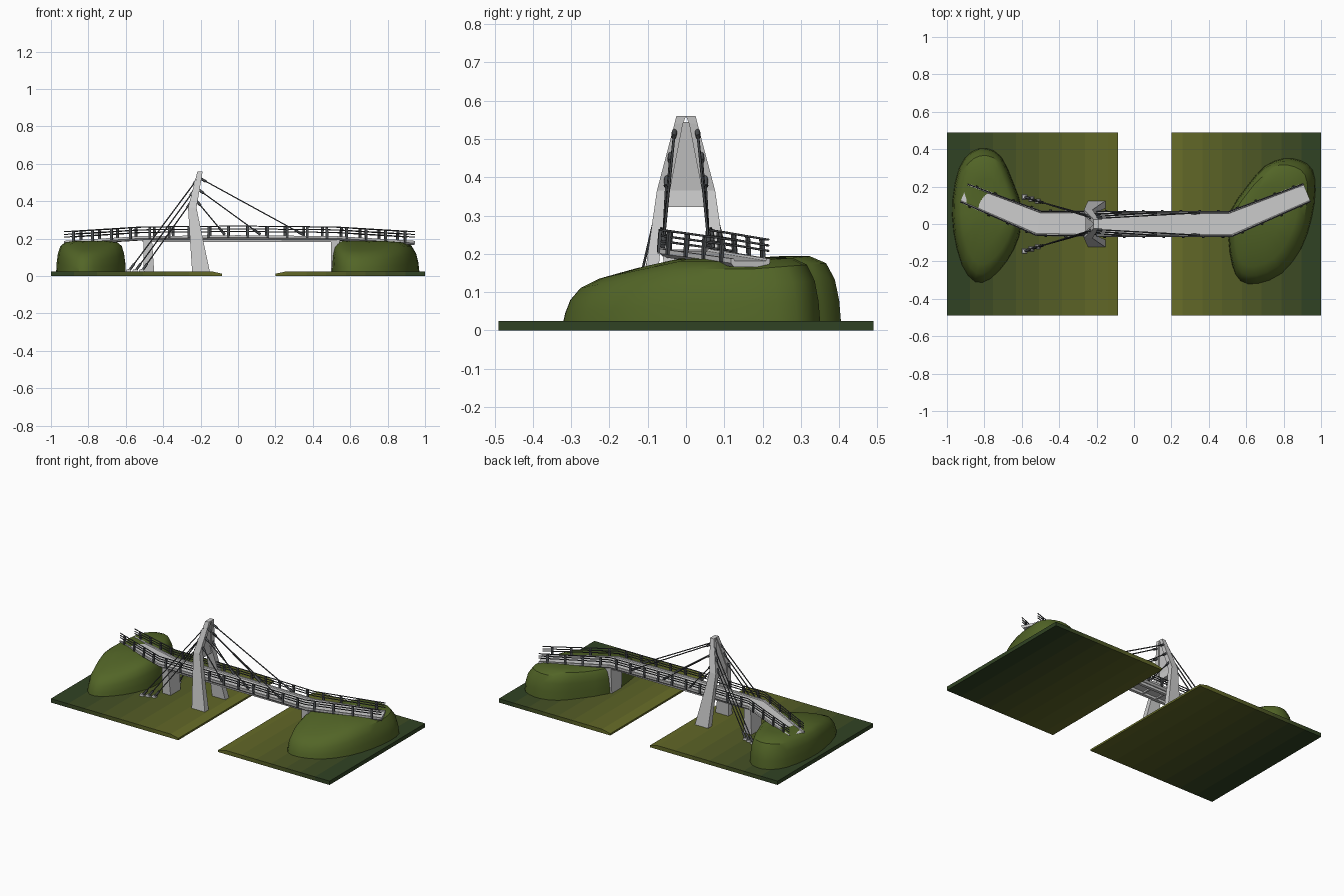
import bpy, bmesh
from mathutils import Vector as V

if "Cube" in bpy.data.objects:
    bpy.data.objects.remove(bpy.data.objects["Cube"])


def material(name, rgb):
    m = bpy.data.materials.new(name)
    m.diffuse_color = (*rgb, 1)
    m.use_nodes = True
    m.node_tree.nodes["Principled BSDF"].inputs["Base Color"].default_value = m.diffuse_color
    return m


GRASS = material("grass", (0.085, 0.13, 0.02))
STEEL = material("dark_steel", (0.07, 0.075, 0.08))


def finish(bm, name, mats=(), smooth=None):
    bmesh.ops.recalc_face_normals(bm, faces=bm.faces[:])
    me = bpy.data.meshes.new(name)
    bm.to_mesh(me)
    bm.free()
    ob = bpy.data.objects.new(name, me)
    bpy.context.collection.objects.link(ob)
    for m in mats:
        me.materials.append(m)
    if smooth:
        bpy.ops.object.select_all(action='DESELECT')
        bpy.context.view_layer.objects.active = ob
        ob.select_set(True)
        bpy.ops.object.shade_smooth_by_angle(angle=smooth)
    return ob


def loft(bm, rings):
    """Skin closed rings of points and cap both ends."""
    vs = [[bm.verts.new(p) for p in r] for r in rings]
    n = len(vs[0])
    sides = []
    for a, b in zip(vs, vs[1:]):
        sides.append([bm.faces.new((a[i], a[(i + 1) % n], b[(i + 1) % n], b[i])) for i in range(n)])
    bm.faces.new(vs[0])
    bm.faces.new(vs[-1])
    return sides


def rect(z, x0, x1, y0, y1):
    return [(x0, y0, z), (x1, y0, z), (x1, y1, z), (x0, y1, z)]


def tubes(name, paths, radius, mats=(), sides=1):
    """Round bars along polylines."""
    cu = bpy.data.curves.new(name, 'CURVE')
    cu.dimensions = '3D'
    cu.bevel_depth = radius
    cu.bevel_resolution = sides
    cu.use_fill_caps = True
    for p in paths:
        s = cu.splines.new('POLY')
        s.points.add(len(p) - 1)
        for q, c in zip(s.points, p):
            q.co = (*c, 1)
    for m in mats:
        cu.materials.append(m)
    ob = bpy.data.objects.new(name, cu)
    bpy.context.collection.objects.link(ob)


# Ground slabs: dark at the outer edge, olive towards the gap
SHADES = [material("ground_%d" % i, (0.03 + 0.105 * i / 7, 0.055 + 0.095 * i / 7, 0.017 + 0.004 * i / 7))
          for i in range(8)]
for name, outer, inner, bevel in (("ground_left", -1, -0.085, -0.14), ("ground_right", 1, 0.2, 0.26)):
    bm = bmesh.new()
    xs = [outer + (bevel - outer) * i / 7 for i in range(8)] + [inner]
    rings = [[(x, -0.49, 0), (x, 0.49, 0), (x, 0.49, h), (x, -0.49, h)]
             for x, h in zip(xs, [0.025] * 8 + [0.012])]
    for i, band in enumerate(loft(bm, rings)):
        for f in band:
            f.material_index = i
    bm.faces.ensure_lookup_table()
    bm.faces[-1].material_index = 7
    finish(bm, name, SHADES)


# Grassy mounds under the bridge ends
def rounded(pts):
    out = []
    for i in range(len(pts)):
        a, b, c, d = (V(pts[(i + k) % len(pts)]) for k in (-1, 0, 1, 2))
        out += [b, (9 * (b + c) - a - d) / 16]
    return out


LEFT = [(-.97, .13), (-.935, .3), (-.87, .385), (-.79, .405), (-.71, .36), (-.645, .22), (-.6, .08),
        (-.615, -.07), (-.68, -.2), (-.77, -.295), (-.85, -.31), (-.92, -.22), (-.965, -.04)]
RIGHT = [(.97, .18), (.955, .29), (.89, .34), (.8, .35), (.7, .31), (.61, .21), (.51, .06),
         (.505, -.08), (.525, -.22), (.57, -.305), (.66, -.32), (.79, -.265), (.895, -.13), (.95, .03)]
RINGS = [(1, .02), (.985, .07), (.95, .12), (.88, .16), (.75, .18), (.5, .187), (.2, .188)]
for name, outline, pivot in (("mound_left", LEFT, V((-.78, .08))), ("mound_right", RIGHT, V((.62, .06)))):
    bm = bmesh.new()
    rings = []
    for s, z in RINGS:
        ring = []
        for p in rounded(outline):
            q = pivot + (p - pivot) * s
            tilt = 1 - 1.2 * max(0, -q.y - .02) + .5 * max(0, q.y - .17)
            ring.append((q.x, q.y, z * tilt if z > .03 else z))
        rings.append(ring)
    loft(bm, rings)
    finish(bm, name, [GRASS], 0.6)

# Deck stations: centre, half width, kinked at both bends
CENTRE = [V((-.909, .166, .188)), V((-.51, .004, .213)), V((0, 0, .218)), V((.515, 0, .213)), V((.925, .168, .188))]
HALF = [.055, .07, .07, .07, .055]
SIDE = []
for i in range(5):
    d = (CENTRE[min(i + 1, 4)] - CENTRE[i]).normalized() + (CENTRE[i] - CENTRE[max(i - 1, 0)]).normalized()
    SIDE.append(V((-d.y, d.x, 0)).normalized())


def station(i, t, h):
    """Point at fraction t of the half width, h above the deck edge."""
    return CENTRE[i] + SIDE[i] * HALF[i] * t + V((0, 0, h))


# Deck with raised kerbs
PROFILE = [(-1, 0), (-.84, 0), (-.8, -.006), (.8, -.006), (.84, 0), (1, 0), (1, -.012), (.85, -.022), (-.85, -.022), (-1, -.012)]
bm = bmesh.new()
loft(bm, [[station(i, t, h) for t, h in PROFILE] for i in range(5)])
finish(bm, "deck")

# Girders under the straight span
bm = bmesh.new()
for s in (-1, 1):
    loft(bm, [[(x, s * .055, .2), (x, s * .03, .2), (x, s * .033, .181), (x, s * .052, .181)] for x in (-.51, .515)])
for k in range(11):
    x = -.5 + k * .1
    loft(bm, [rect(z, x - .006, x + .006, -.05, .05) for z in (.186, .2)])
finish(bm, "girders")

# Railings: posts about every 0.1 and three bars per side
bm = bmesh.new()
bars = []
for s in (-1, 1):
    for h in (.02, .034, .049):
        bars.append([station(i, s * .93, h) for i in range(5)])
    for i, n in enumerate((4, 5, 5, 4)):
        along = (CENTRE[i + 1] - CENTRE[i]).normalized() * .007
        across = V((-along.y, along.x, 0)).normalized() * .004
        for k in range(n):
            f = (k + .5) / n
            rings = []
            for t, h in ((1.02, -.012), (1.02, .004), (.97, .047)):
                c = station(i, s * t, h).lerp(station(i + 1, s * t, h), f)
                rings.append([c - along - across, c + along - across, c + along + across, c - along + across])
            loft(bm, rings)
finish(bm, "railing_posts", [STEEL])
tubes("railing_bars", bars, .003, [STEEL])

# A-shaped tower: two bent legs and an infill panel
bm = bmesh.new()
LEG = [(.02, -.245, -.15, .085, .125), (.2, -.257, -.188, .068, .1),
       (.365, -.267, -.222, .042, .076), (.54, -.222, -.192, .008, .03), (.56, -.217, -.19, 0, .025)]
for s in (-1, 1):
    loft(bm, [rect(z, a, b, s * c, s * d) for z, a, b, c, d in LEG])
finish(bm, "tower_legs")
bm = bmesh.new()
loft(bm, [rect(z, a, b, -w, w) for z, a, b, w in
          ((.323, -.258, -.225, .055), (.365, -.26, -.229, .047), (.545, -.215, -.198, .01))])
finish(bm, "tower_panel")

# Piers at the bends
for name, x, s in (("pier_left", -.505, 1), ("pier_right", .497, 1)):
    bm = bmesh.new()
    loft(bm, [rect(.02, x, x + .057, -.05, .05), rect(.195, x, x + .045, -.06, .06)])
    finish(bm, name)

# Cables: three to the deck and three to the ground on each side, with sockets at both ends
FRONT = [((-.198, .03, .52), (.35, .06, .22)), ((-.208, .04, .46), (.12, .06, .222)), ((-.22, .05, .4), (-.07, .06, .22))]
BACK = [((-.22, .03, .515), (-.585, .145, .025)), ((-.237, .04, .455), (-.55, .133, .025)), ((-.255, .05, .39), (-.515, .122, .025))]
cables, sockets = [], []
for s in (-1, 1):
    for a, b in FRONT + BACK:
        a, b = (V((p[0], p[1] * s, p[2])) for p in (a, b))
        d = (b - a).normalized()
        cables.append([a, b])
        sockets += [[a, a + d * .03], [b - d * .05, b]]
tubes("cables", cables, .0035, [STEEL])
tubes("cable_sockets", sockets, .007, [STEEL], 2)

# Ground anchor blocks
bm = bmesh.new()
for s in (-1, 1):
    for a, b in BACK:
        x, y = b[0], b[1] * s
        loft(bm, [rect(.02, x - .016, x + .016, y - .014, y + .014), rect(.036, x - .01, x + .01, y - .01, y + .01)])
finish(bm, "anchor_blocks")
